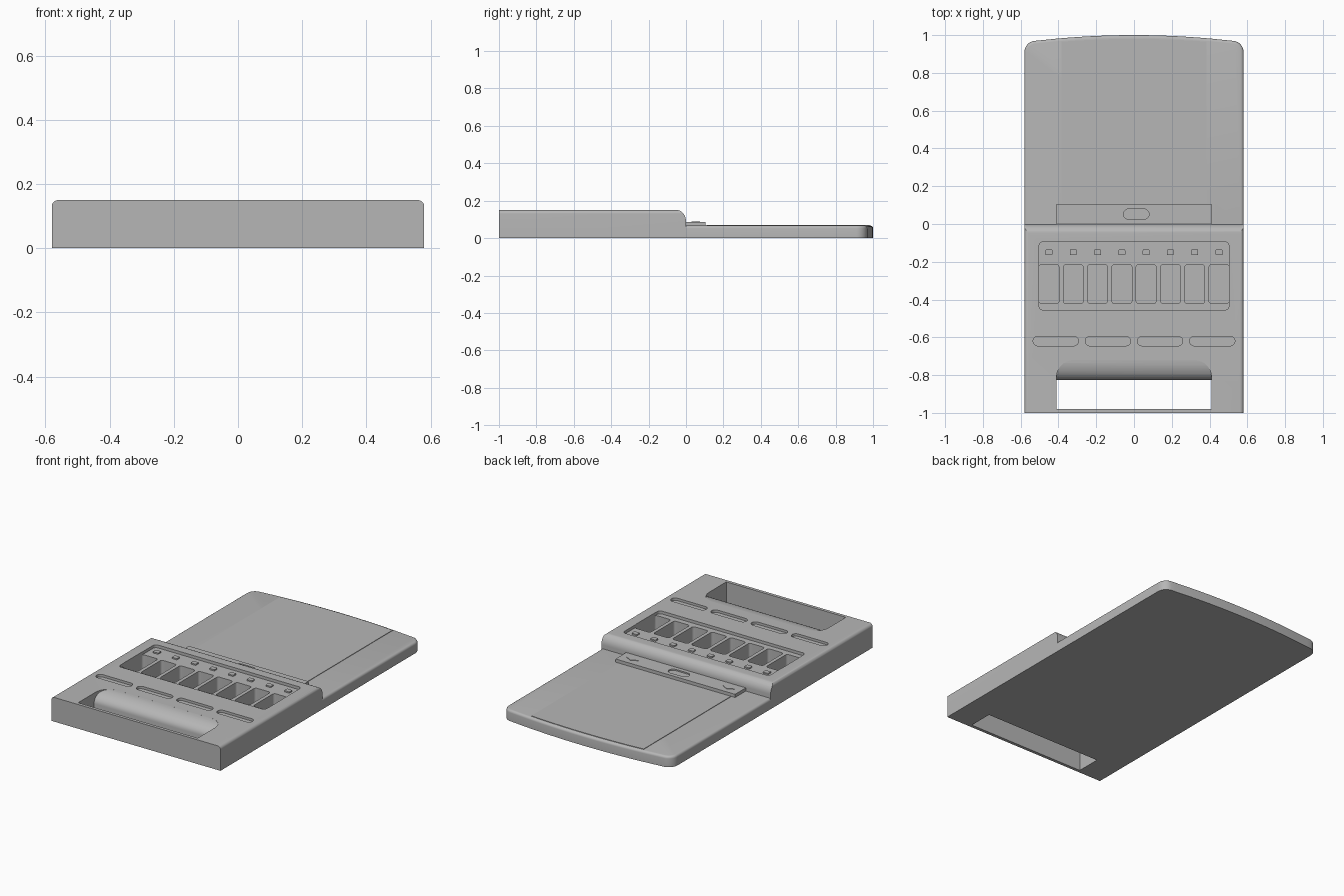
import bpy, bmesh
from math import sin, cos, pi, radians
from mathutils import Vector

if "Cube" in bpy.data.objects:
    bpy.data.objects.remove(bpy.data.objects["Cube"])

grey = bpy.data.materials.new("plain grey")
grey.use_nodes = True
tone = (0.47, 0.47, 0.47, 1)
grey.diffuse_color = tone
grey.node_tree.nodes["Principled BSDF"].inputs["Base Color"].default_value = tone


def prism(name, outline, low, high, axis="z"):
    """Extrude a 2D outline along one axis."""
    place = {"x": lambda a, b, h: (h, a, b),
             "y": lambda a, b, h: (a, h, b),
             "z": lambda a, b, h: (a, b, h)}[axis]
    bm = bmesh.new()
    face = bm.faces.new([bm.verts.new(place(a, b, low)) for a, b in outline])
    moved = bmesh.ops.extrude_face_region(bm, geom=[face])["geom"]
    bmesh.ops.translate(bm, vec=Vector(place(0, 0, high - low)),
                        verts=[g for g in moved if isinstance(g, bmesh.types.BMVert)])
    bmesh.ops.recalc_face_normals(bm, faces=bm.faces)
    mesh = bpy.data.meshes.new(name)
    bm.to_mesh(mesh)
    bm.free()
    mesh.materials.append(grey)
    ob = bpy.data.objects.new(name, mesh)
    bpy.context.collection.objects.link(ob)
    return ob


def arc(cx, cy, r, start, end, steps=8, ry=None):
    span = [radians(start + (end - start) * i / steps) for i in range(steps + 1)]
    return [(cx + r * cos(t), cy + (ry or r) * sin(t)) for t in span]


def rounded(x, y, w, d, r):
    """Rounded rectangle outline about a centre."""
    a, b = w / 2 - r, d / 2 - r
    pts = []
    for i, (sx, sy) in enumerate([(1, 1), (-1, 1), (-1, -1), (1, -1)]):
        pts += arc(x + sx * a, y + sy * b, r, 90 * i, 90 * i + 90)
    return [p for i, p in enumerate(pts) if (Vector(p) - Vector(pts[i - 1])).length > 1e-5]


def combine(ob, tool, operation="DIFFERENCE"):
    mod = ob.modifiers.new("shape", "BOOLEAN")
    mod.operation, mod.solver, mod.object = operation, "EXACT", tool
    bpy.context.view_layer.objects.active = ob
    bpy.ops.object.modifier_apply(modifier=mod.name)
    bpy.data.objects.remove(tool)


def soften_top(ob, width, keep_y=None):
    """Round the upper rim, leaving any edge that lies at keep_y."""
    bm = bmesh.new()
    bm.from_mesh(ob.data)
    top = max(v.co.z for v in bm.verts)
    rim = [e for e in bm.edges if all(abs(v.co.z - top) < 1e-5 for v in e.verts)
           and not (keep_y is not None and all(abs(v.co.y - keep_y) < 1e-5 for v in e.verts))]
    bmesh.ops.bevel(bm, geom=rim, offset=width, segments=4, profile=0.5, affect="EDGES")
    bm.to_mesh(ob.data)
    bm.free()


TOP, HALF, DECK = 0.15, 0.58, 0.067

# Raised body: side profile crossed with a rounded front profile
body = prism("body", [(-1, 0), (0, 0)] + arc(-0.05, TOP - 0.06, 0.05, 0, 90, 10, 0.06)
             + [(-1, TOP)], -0.7, 0.7, "x")
sides = prism("side_shape", [(-HALF, 0), (HALF, 0)] + arc(HALF - 0.02, TOP - 0.02, 0.02, 0, 90)
              + arc(-HALF + 0.02, TOP - 0.02, 0.02, 90, 180), -1.2, 0.2, "y")
combine(body, sides, "INTERSECT")

# Shallow recess and its row of eight pockets
combine(body, prism("recess", rounded(0, -0.275, 1.004, 0.36, 0.02), TOP - 0.018, 0.3))
pocket_x = [(i - 3.5) * 0.1286 for i in range(8)]
for x in pocket_x:
    combine(body, prism("pocket", rounded(x, -0.318, 0.106, 0.206, 0.015), 0.045, 0.3))

# Four long finger slots
for i in range(4):
    combine(body, prism("slot", rounded((i - 1.5) * 0.276, -0.62, 0.24, 0.05, 0.0249),
                        TOP - 0.015, 0.3))

# Front opening through the base, with a rounded ramp behind it
combine(body, prism("opening", [(-0.41, -0.98), (0.41, -0.98), (0.41, -0.825), (-0.41, -0.825)],
                    -0.1, 0.3))
ramp = prism("ramp", [(-0.9, 0.3), (-0.9, 0.085)]
             + arc(-0.72, 0.085, 0.105, 180, 90, 10, 0.0649) + [(-0.72, 0.3)], -0.6, 0.6, "x")
mouth = prism("mouth", [(-0.4099, -0.88), (0.4099, -0.88)] + arc(0.32, -0.81, 0.0899, 0, 90)
              + arc(-0.32, -0.81, 0.0899, 90, 180), -0.1, 0.4)
combine(ramp, mouth, "INTERSECT")
combine(body, ramp)


def bowed(half, y, rise, steps=12):
    """Gently bowed rear edge from right to left."""
    return [(half * (1 - 2 * i / steps), y + rise * (1 - (1 - 2 * i / steps) ** 2))
            for i in range(steps + 1)]


# Low rear tray with bowed end
tray = prism("tray", [(-HALF, 0), (HALF, 0)] + arc(HALF - 0.06, 0.91, 0.06, 0, 80)
             + bowed(0.5, 0.972, 0.028) + arc(-HALF + 0.06, 0.91, 0.06, 100, 180), 0, DECK)
soften_top(tray, 0.015, 0)

# Thin sheet lying on the tray
prism("tray_sheet", [(-0.385, 0.11), (0.385, 0.11)] + bowed(0.385, 0.965, 0.015),
      DECK - 0.01, DECK + 0.003)

# Hinge plate with an oval inset and end diamonds
plate = prism("hinge_plate", [(-0.41, -0.02), (0.41, -0.02), (0.41, 0.105), (-0.41, 0.105)],
              DECK - 0.01, 0.087)
combine(plate, prism("oval", rounded(0.012, 0.052, 0.135, 0.055, 0.0274), 0.079, 0.2))
for side in (-1, 1):
    x = side * 0.33
    prism("plate_diamond", [(x - 0.04, 0.052), (x, 0.03), (x + 0.04, 0.052), (x, 0.074)],
          0.085, 0.09)

# Small marker studs above each pocket
for x in pocket_x:
    prism("pocket_stud", rounded(x, -0.15, 0.036, 0.03, 0.005), TOP - 0.02, TOP - 0.01)

# Smooth rounded surfaces while keeping hard edges
bpy.ops.object.select_all(action="DESELECT")
for ob in bpy.context.collection.objects:
    if ob.type == "MESH":
        ob.select_set(True)
        bpy.context.view_layer.objects.active = ob
bpy.ops.object.shade_smooth_by_angle(angle=radians(30))
